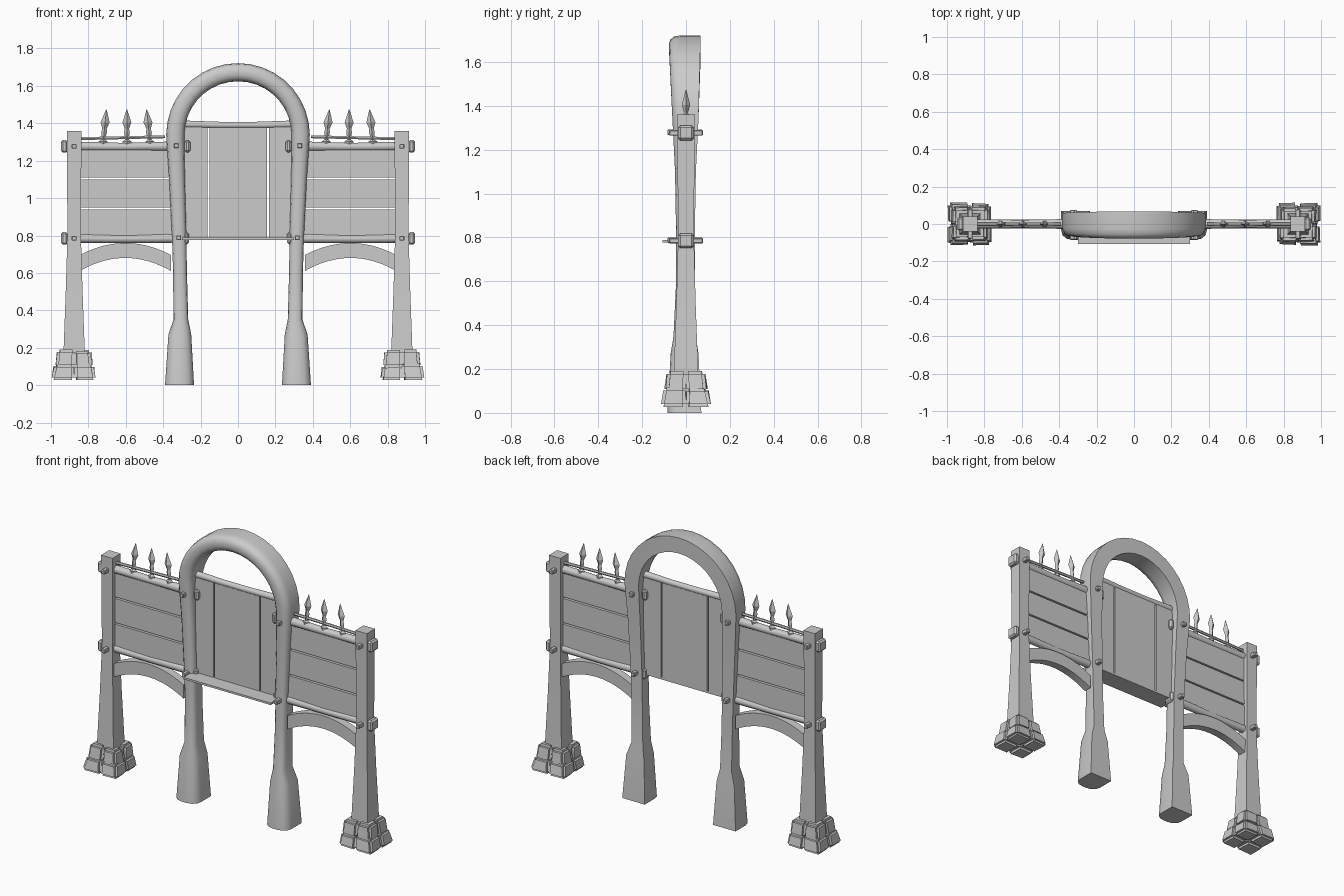
import bpy, bmesh, math, random
from mathutils import Vector, Matrix

cube = bpy.data.objects.get("Cube")
if cube:
    bpy.data.objects.remove(cube, do_unlink=True)

grey = bpy.data.materials.new("plain grey")
grey.use_nodes = True
grey.diffuse_color = (0.6, 0.6, 0.6, 1)
grey.node_tree.nodes["Principled BSDF"].inputs["Base Color"].default_value = (0.6, 0.6, 0.6, 1)


def finish(name, bm, smooth=None):
    bmesh.ops.recalc_face_normals(bm, faces=bm.faces)
    mesh = bpy.data.meshes.new(name)
    bm.to_mesh(mesh)
    bm.free()
    mesh.materials.append(grey)
    ob = bpy.data.objects.new(name, mesh)
    bpy.context.collection.objects.link(ob)
    if smooth:
        bpy.ops.object.select_all(action="DESELECT")
        ob.select_set(True)
        bpy.context.view_layer.objects.active = ob
        bpy.ops.object.shade_smooth_by_angle(angle=math.radians(smooth))
    return ob


def skin(bm, rings):
    """Join equal rings of points into a closed tube."""
    loops = [[bm.verts.new(p) for p in ring] for ring in rings]
    n = len(loops[0])
    for a, b in zip(loops, loops[1:]):
        for i in range(n):
            j = (i + 1) % n
            bm.faces.new((a[i], a[j], b[j], b[i]))
    bm.faces.new(loops[0])
    bm.faces.new(loops[-1][::-1])


def box(name, x, y, z, bevel=0.0):
    bm = bmesh.new()
    bmesh.ops.create_cube(bm, size=1)
    for v in bm.verts:
        v.co = [r[0] + (c + 0.5) * (r[1] - r[0]) for c, r in zip(v.co, (x, y, z))]
    if bevel:
        bmesh.ops.bevel(bm, geom=bm.edges[:], offset=bevel, segments=1, affect="EDGES")
    return finish(name, bm)


def rod(name, stations, sides=10):
    """Round bar along x from (x, z, radius) stations."""
    bm = bmesh.new()
    turns = [math.tau * i / sides for i in range(sides)]
    skin(bm, [[(x, r * math.cos(t), z + r * math.sin(t)) for t in turns]
              for x, z, r in stations])
    return finish(name, bm, 50)


def arch_frame():
    # Leg stations: height, outer x, inner x, front y, back y
    leg = [(0, .39, .235, -.085, .07), (.27, .372, .25, -.07, .057),
           (.35, .345, .266, -.057, .045), (.6, .347, .273, -.045, .04),
           (.8, .353, .276, -.045, .04), (1.1, .368, .284, -.05, .045),
           (1.34, .384, .287, -.062, .057)]
    # centre, normal, half width, front, back
    st = [(Vector(((o + i) / 2, 0, z)), Vector((1, 0, 0)), (o - i) / 2, f, b)
          for z, o, i, f, b in leg]
    steps = 18
    for k in range(1, steps):
        a = math.pi * k / steps
        n = Vector((math.cos(a), 0, math.sin(a)))
        s = math.sin(a)
        st.append((Vector((0, 0, 1.338)) + n * .335, n, .0485, -.062 - .016 * s, .057 + .01 * s))
    st += [(Vector((-c.x, 0, c.z)), -n, w, f, b) for c, n, w, f, b in st[len(leg) - 1::-1]]
    rings = []
    for c, n, w, f, b in st:
        d = b - f
        section = [(1, b), (1, f + .35 * d), (.9, f + .16 * d), (.6, f + .04 * d), (.2, f)]
        section += [(-u, y) for u, y in section[::-1]]
        rings.append([c + n * (u * w) + Vector((0, y, 0)) for u, y in section])
    bm = bmesh.new()
    skin(bm, rings)
    finish("arch_frame", bm, 48)


def post(name, s):
    bm = bmesh.new()
    rings = []
    for z, wx, wy in ((.05, .06, .06), (.2, .056, .055), (.5, .045, .044),
                      (.8, .036, .036), (1.36, .039, .04)):
        rings.append([(s * .876 + a * wx, b * wy, z)
                      for a, b in ((-1, -1), (1, -1), (1, 1), (-1, 1))])
    skin(bm, rings)
    finish(name, bm)


def brace(name, s):
    bm = bmesh.new()
    rings = []
    for k in range(13):
        t = k / 6 - 1
        x = s * (.602 + .245 * t)
        lift = 1 - t * t
        lo, hi = .61 + .07 * lift, .695 + .065 * lift
        rings.append([(x, -.025, lo), (x, .025, lo), (x, .025, hi), (x, -.025, hi)])
    skin(bm, rings)
    finish(name, bm, 30)


def spike(name, x, lean):
    bm = bmesh.new()
    rings = []
    for z, r in ((1.29, .024), (1.302, .024), (1.312, .011), (1.33, .012),
                 (1.35, .015), (1.372, .012), (1.405, .024), (1.475, .001)):
        cx = x + lean * (z - 1.29)
        rings.append([(cx + r, 0, z), (cx, r * .8, z), (cx - r, 0, z), (cx, -r * .8, z)])
    skin(bm, rings)
    finish(name, bm)


def stone_base(name, s):
    rnd = random.Random(4)
    bm = bmesh.new()
    # Lower and upper courses of four rough stones each, around a core
    for z0, z1, low, top in ((.027, .115, .119, .105), (.095, .188, .103, .09)):
        for a, b in ((-1, -1), (1, -1), (1, 1), (-1, 1)):
            part = bmesh.ops.create_cube(bm, size=1)["verts"]
            h = rnd.uniform(-.012, .004)
            for v in part:
                up = v.co.z > 0
                reach = (top if up else low) + rnd.uniform(-.006, .005)
                x = a * reach if v.co.x * a > 0 else rnd.uniform(-.006, .006)
                y = b * reach * .95 if v.co.y * b > 0 else rnd.uniform(-.006, .006)
                v.co = (x, y, z1 + h if up else z0)
            edges = list({e for v in part for e in v.link_edges})
            bmesh.ops.bevel(bm, geom=edges, offset=.014, segments=2, affect="EDGES")
    bmesh.ops.transform(bm, verts=bm.verts,
                        matrix=Matrix.Translation((s * .877, 0, 0))
                        @ Matrix.Rotation(0 if s > 0 else math.pi, 4, "Z"))
    finish(name, bm, 60)


def peg(name, x, z, y0, y1):
    box(name, (x - .013, x + .013), (y0, y1), (z - .013, z + .013), .004)


arch_frame()

# Centre door: four upright planks, top rail and thin shelf
edges = [-.3, -.157, 0, .16, .3]
for k in range(4):
    g = .004 if k in (1, 2) else .005
    box(f"door_plank_{k + 1}", (edges[k] + g * (k != 2), edges[k + 1] - g * (k != 1)),
        (-.012, .012), (.785, 1.385))
rod("door_top_rail", [(-.3, 1.395, .021), (-.1, 1.391, .018), (.1, 1.391, .018), (.3, 1.395, .021)])
box("door_shelf", (-.3, .3), (-.107, .012), (.777, .789))

# Side wings, one per side
for side, s in (("left", 1), ("right", -1)):
    post(f"{side}_post", s)
    stone_base(f"{side}_stone_base", s)
    brace(f"{side}_brace", s)

    for k, (lo, hi) in enumerate(((.79, .94), (.95, 1.1), (1.11, 1.27))):
        box(f"{side}_plank_{k + 1}", sorted((s * .35, s * .86)), (-.012, .012), (lo, hi))

    for label, z, inner in (("upper", 1.277, .255), ("lower", .785, .262)):
        rod(f"{side}_{label}_rail", [(s * inner, z, .021), (s * .38, z, .026), (s * .6, z - .003, .022),
                                     (s * .84, z, .025), (s * .93, z, .025)])
        box(f"{side}_{label}_outer_cap", sorted((s * .91, s * .946)), (-.036, .036),
            (z - .034, z + .034), .01)
        box(f"{side}_{label}_inner_cap", sorted((s * inner, s * (inner + .03))), (-.034, .034),
            (z - .032, z + .032), .01)
        peg(f"{side}_{label}_post_peg", s * .876, z, -.078, .078)
        peg(f"{side}_{label}_frame_peg", s * (.33 if z > 1 else .317), z + .003, -.085, .075)

    rod(f"{side}_spike_bar", [(s * .39, 1.328, .009), (s * .84, 1.318, .009)], 6)
    for k, (x, lean) in enumerate(((.47, .1), (.594, 0), (.722, -.1))):
        spike(f"{side}_spike_{k + 1}", s * x, s * lean)
